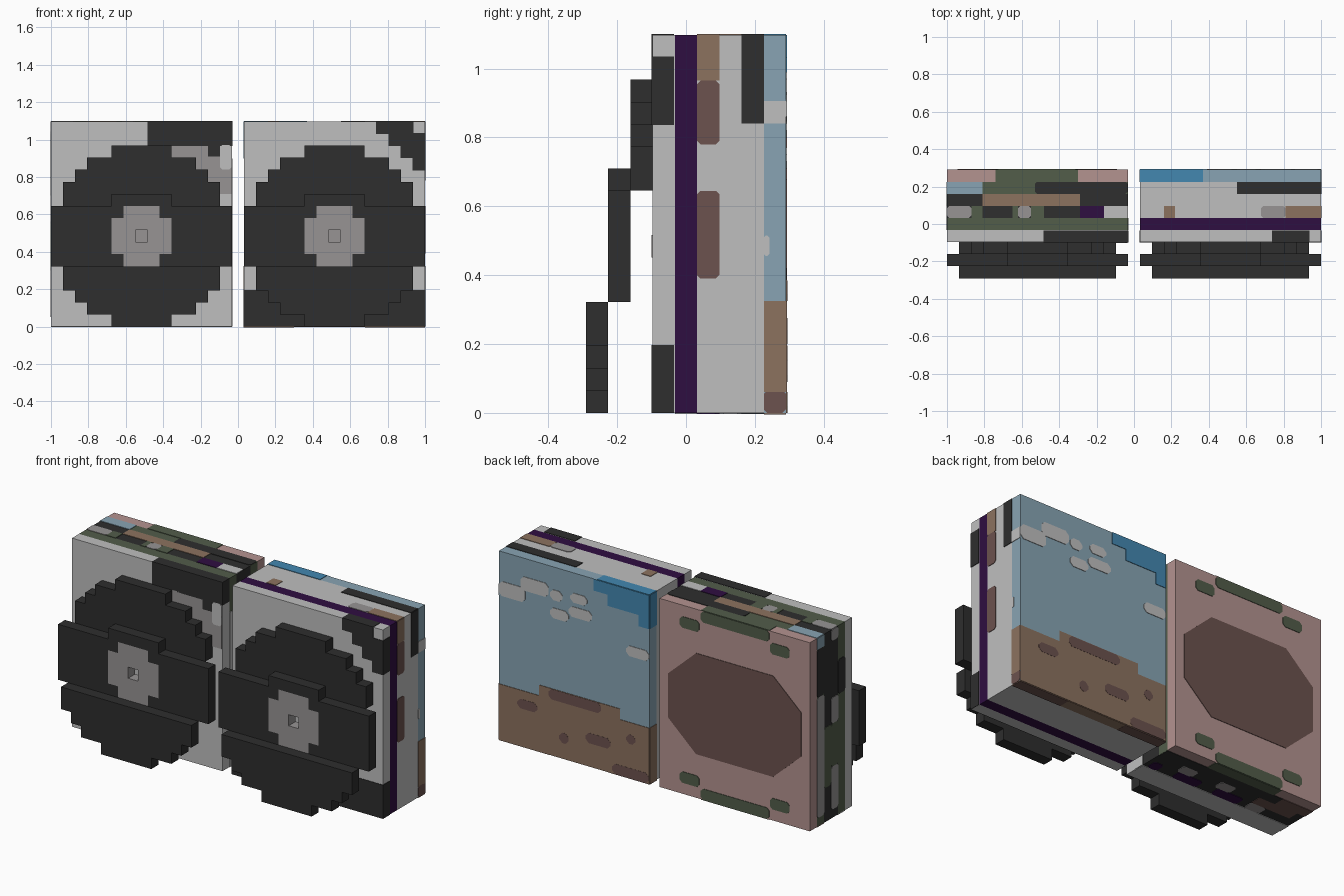
import bpy, bmesh, math
from mathutils import Vector

cube = bpy.data.objects.get("Cube")
if cube:
    bpy.data.objects.remove(cube, do_unlink=True)

P = 2 / 31                  # one block
H = 17 * P                  # cabinet height
Y0 = -1.5 * P               # front of the cabinets
E = 0.003                   # half thickness of painted plates
row = lambda i: Y0 + i * P  # front edge of depth layer i
LX, RX = (-1.0, -P / 2), (P / 2, 1.0)


def lin(c):
    c /= 255
    return c / 12.92 if c <= 0.04045 else ((c + 0.055) / 1.055) ** 2.4


def material(name, *rgb):
    m = bpy.data.materials.new(name)
    m.use_nodes = True
    col = (*[lin(c) for c in rgb], 1)
    m.diffuse_color = col
    bsdf = m.node_tree.nodes["Principled BSDF"]
    bsdf.inputs["Base Color"].default_value = col
    bsdf.inputs["Roughness"].default_value = 0.9
    return m


LIGHT = material("light grey", 191, 191, 191)
GREY = material("mid grey", 151, 148, 148)
BLACK = material("charcoal", 46, 46, 46)
PURPLE = material("deep purple", 47, 14, 65)
BROWN = material("brown", 140, 114, 95)
DARK = material("dark brown", 108, 82, 78)
SKY = material("pale blue", 136, 164, 179)
BLUE = material("strong blue", 67, 135, 176)
GREEN = material("moss green", 82, 93, 74)
PINK = material("dusty pink", 180, 147, 144)


def finish(bm, name, *mats):
    bmesh.ops.recalc_face_normals(bm, faces=bm.faces)
    me = bpy.data.meshes.new(name)
    bm.to_mesh(me)
    bm.free()
    for m in mats:
        me.materials.append(m)
    ob = bpy.data.objects.new(name, me)
    bpy.context.collection.objects.link(ob)
    return ob


def box(name, mat, xs, ys, zs):
    bm = bmesh.new()
    bmesh.ops.create_cube(bm, size=1)
    for v in bm.verts:
        v.co = [r[0] if c < 0 else r[1] for c, r in zip(v.co, (xs, ys, zs))]
    return finish(bm, name, mat)


def plates(name, mat, axis, at, rects, c=0.0, level=0):
    """Thin chamfered plates (u0, u1, v0, v1) lying on a face across an axis."""
    bm = bmesh.new()
    e = E + 0.001 * level
    for u0, u1, v0, v1 in rects:
        cu, cv = (c, c) if isinstance(c, float) else c
        pts = [(u0 + cu, v0), (u1 - cu, v0), (u1, v0 + cv), (u1, v1 - cv),
               (u1 - cu, v1), (u0 + cu, v1), (u0, v1 - cv), (u0, v0 + cv)]
        if not cu:
            pts = [(u0, v0), (u1, v0), (u1, v1), (u0, v1)]
        ends = []
        for w in (at - e, at + e):
            vs = []
            for u, v in pts:
                co = [u, v]
                co.insert(axis, w)
                vs.append(bm.verts.new(co))
            ends.append(vs)
            bm.faces.new(vs)
        for i in range(len(pts)):
            j = (i + 1) % len(pts)
            bm.faces.new((ends[0][i], ends[0][j], ends[1][j], ends[1][i]))
    return finish(bm, name, mat)


def rowplates(name, mat, axis, at, items, c=0.0):
    """Plates on a top, bottom or side face, given as (layer, start, end)."""
    if axis == 2:
        rects = [(a, b, row(r), row(r + 1)) for r, a, b in items]
    else:
        rects = [(row(r), row(r + 1), a, b) for r, a, b in items]
    return plates(name, mat, axis, at, rects, c)


# Cabinets, stacked in depth from coloured slabs
def cabinet(name, xs, slabs):
    for part, mat, a, b in slabs:
        box(f"{name}_{part}", mat, xs, (row(a), row(b)), (0, H))


cabinet("left_cabinet", RX, [("front", LIGHT, 0, 1), ("band", PURPLE, 1, 2),
                             ("core", LIGHT, 2, 5), ("back", SKY, 5, 6)])
cabinet("right_cabinet", LX, [("front", LIGHT, 0, 1), ("band", GREEN, 1, 2), ("core", BLACK, 2, 4),
                              ("rear_band", GREEN, 4, 5), ("back", PINK, 5, 6)])


# Stepped records: three leaning layers with a grey label and a centre hole
def record(name, cx):
    widths = [5, 9, 11, 13, 13] + [15] * 5 + [13, 13, 11, 9, 5]
    cells = set()
    for k, w in enumerate(widths):
        layer = 0 if k < 5 else 1 if k < 10 else 2
        cells |= {(i, layer, k) for i in range(-(w // 2), w // 2 + 1)}
    cells |= {(i, 1, 10) for i in range(-2, 3)}
    cells.discard((0, 1, 7))
    bm = bmesh.new()
    for cell in cells:
        i, j, k = cell
        dx, dz = abs(i), abs(k - 7)
        label = j == 1 and dx <= 2 and dz <= 2 and dx + dz < 4
        base = Vector((cx + i * P, row(j - 3) + P / 2, (k + 0.5) * P))
        for ax in range(3):
            for s in (-1, 1):
                nb = list(cell)
                nb[ax] += s
                if tuple(nb) in cells:
                    continue
                n, a, b = Vector(), Vector(), Vector()
                n[ax], a[(ax + 1) % 3], b[(ax + 2) % 3] = s, s, 1
                f = bm.faces.new([bm.verts.new(base + (n + a * p + b * q) * P / 2)
                                  for p, q in ((-1, -1), (1, -1), (1, 1), (-1, 1))])
                f.material_index = int(label)
    bmesh.ops.remove_doubles(bm, verts=bm.verts, dist=1e-4)
    bmesh.ops.dissolve_limit(bm, angle_limit=0.01, verts=bm.verts, edges=bm.edges,
                             delimit={'MATERIAL'})
    finish(bm, name, BLACK, GREY)
    plates(name + "_spindle", GREY, 1, Y0, [(cx - P / 2, cx + P / 2, 7 * P, 8 * P)])


record("right_record", -8 * P)
record("left_record", 8 * P)


# Dark blocks wrapped round the cabinet fronts
def wrap(name, mat, xs, zs):
    box(name, mat, (xs[0] - E, xs[1] + E), (Y0 - E, Y0 + P - E), (zs[0] * P - E, zs[1] * P + E))


wrap("left_front_base", BLACK, RX, (0.05, 3))
for n, (a, b, z0, z1) in enumerate([(11, 14, 16, 17), (12, 15, 15, 16), (13, 15, 14, 15), (14, 15, 13, 14)]):
    wrap(f"left_front_corner_{n}", BLACK, (P / 2 + a * P, P / 2 + b * P), (z0, z1))
wrap("right_front_top", BLACK, (-0.48, -P / 2), (15, 17))
plates("right_front_grey", GREY, 1, Y0, [(-0.355, -0.16, 0.8, 0.97), (-0.23, -0.035, 0.71, 0.91)])
plates("right_front_dark_chip", BLACK, 1, Y0, [(-0.16, -0.097, 0.91, 0.98)])
plates("right_front_light_chip", LIGHT, 1, Y0, [(-0.097, -0.035, 0.84, 0.97)], 0.012, 1)

# Left cabinet: top, bottom and outer side
rowplates("left_top_blue", BLUE, 2, H, [(5, 0.033, 0.37)])
rowplates("left_top_dark", BLACK, 2, H, [(4, 0.55, 1)])
rowplates("left_top_brown", BROWN, 2, H, [(2, 0.16, 0.22), (2, 0.81, 1)])
rowplates("left_top_grey", GREY, 2, H, [(2, 0.68, 0.81)], 0.012)
rowplates("left_bottom_brown", BROWN, 2, 0, [(5, 0.03, 1)])
plates("left_bottom_dark_brown", DARK, 2, 0, [(0.03, 0.3, row(5), row(6)),
                                              (0.68, 1, row(5), row(6))], 0.0, 1)
rowplates("left_side_brown", BROWN, 0, 1, [(2, 0.965, H), (5, 0.06, 0.325)])
rowplates("left_side_dark_brown", DARK, 0, 1, [(2, 0.78, 0.965), (2, 0.39, 0.645), (5, 0, 0.065)], 0.01)
rowplates("left_side_dark", BLACK, 0, 1, [(4, 0.84, H)])
rowplates("left_side_cloud", LIGHT, 0, 1, [(5, 0.84, 0.905)])
plates("left_side_cloud_chip", LIGHT, 0, 1, [(row(5), 0.242, 0.455, 0.515)], 0.006)
rowplates("left_inner_brown", BROWN, 0, P / 2, [(5, 0, 0.325)])
rowplates("left_inner_blue", BLUE, 0, P / 2, [(5, 0.9, H)])

# Left cabinet back: sky and clouds over brown ground
B = row(6)
plates("back_deep_sky", BLUE, 1, B, [(0.033, 0.39, 1.03, H), (0.033, 0.3, 0.965, 1.04), (0.033, 0.1, 0.9, 0.97)])
plates("back_clouds", LIGHT, 1, B, [(0.83, 1, 0.84, 0.925), (0.68, 0.86, 0.91, 0.99), (0.59, 0.67, 0.905, 0.965),
                                    (0.55, 0.67, 0.8, 0.86), (0.43, 0.54, 0.925, 0.98),
                                    (0.4, 0.55, 0.84, 0.9), (0.033, 0.18, 0.71, 0.77)], 0.02)
plates("back_ground", BROWN, 1, B, [(0.033, 1, 0, 0.325), (0.22, 0.74, 0.3, 0.387)])
plates("back_ground_patches", DARK, 1, B, [(0.34, 0.68, 0.325, 0.385), (0.75, 0.88, 0.22, 0.275),
                                           (0.55, 0.61, 0.09, 0.15), (0.28, 0.44, 0.135, 0.195),
                                           (0.12, 0.18, 0.2, 0.255), (0.033, 0.27, 0, 0.06)], 0.02, 1)

# Right cabinet back: big oval with green edging, mirrored top to bottom
plates("back_oval", DARK, 1, B, [(-0.945, -0.09, 0.255, 0.842)], (0.18, 0.165))
edging = [(-0.74, -0.3, 0, 0.065), (-0.87, -0.745, 0.065, 0.13), (-0.29, -0.165, 0.065, 0.13)]
edging += [(a, b, H - d, H - c) for a, b, c, d in edging]
plates("back_edging", GREEN, 1, B, edging, 0.015)

# Right cabinet: top
rowplates("right_top_dark", BLACK, 2, H, [(4, -0.53, -0.033)], 0.012)
rowplates("right_top_grey", GREY, 2, H, [(2, -1, -0.87), (2, -0.62, -0.55)], 0.012)
rowplates("right_top_purple", PURPLE, 2, H, [(2, -0.29, -0.16)])
rowplates("right_top_light", LIGHT, 2, H, [(2, -0.16, -0.033)])
rowplates("right_top_brown", BROWN, 2, H, [(3, -0.81, -0.29)])
rowplates("right_top_blue", SKY, 2, H, [(4, -1, -0.81)])
rowplates("right_top_green", GREEN, 2, H, [(2, -0.87, -0.81), (2, -0.65, -0.62), (2, -0.55, -0.48),
                                           (5, -0.74, -0.3)])

# Right cabinet: bottom and outer side
rowplates("right_bottom_light", LIGHT, 2, 0, [(1, -1, -0.033)])
rowplates("right_bottom_dark", BLACK, 2, 0, [(4, -0.8, -0.033)])
rowplates("right_bottom_brown", DARK, 2, 0, [(3, -0.95, -0.7), (4, -1, -0.8)])
rowplates("right_bottom_purple", PURPLE, 2, 0, [(2, -0.12, -0.06), (2, -0.38, -0.22), (2, -0.65, -0.48)], 0.012)
rowplates("right_bottom_grey", GREY, 2, 0, [(3, -0.3, -0.2), (3, -0.55, -0.45), (2, -0.8, -0.7)], 0.012)
rowplates("right_bottom_green", GREEN, 2, 0, [(5, -0.74, -0.3)])
rowplates("right_side_grey", GREY, 0, -1, [(4, 0.05, 0.75), (2, 0.05, 0.3), (2, 0.55, 0.7), (2, 1.03, H)], 0.012)
rowplates("right_side_dark", BLACK, 0, -1, [(4, 0.75, 1.03), (1, 0.7, 0.9)], 0.012)
rowplates("right_side_blue", SKY, 0, -1, [(4, 1.03, H)])
rowplates("right_side_green", GREEN, 0, -1, [(3, 0.2, 0.55), (2, 0.3, 0.55)], 0.012)
rowplates("right_inner_light", LIGHT, 0, -P / 2, [(1, 0, 0.9)])
